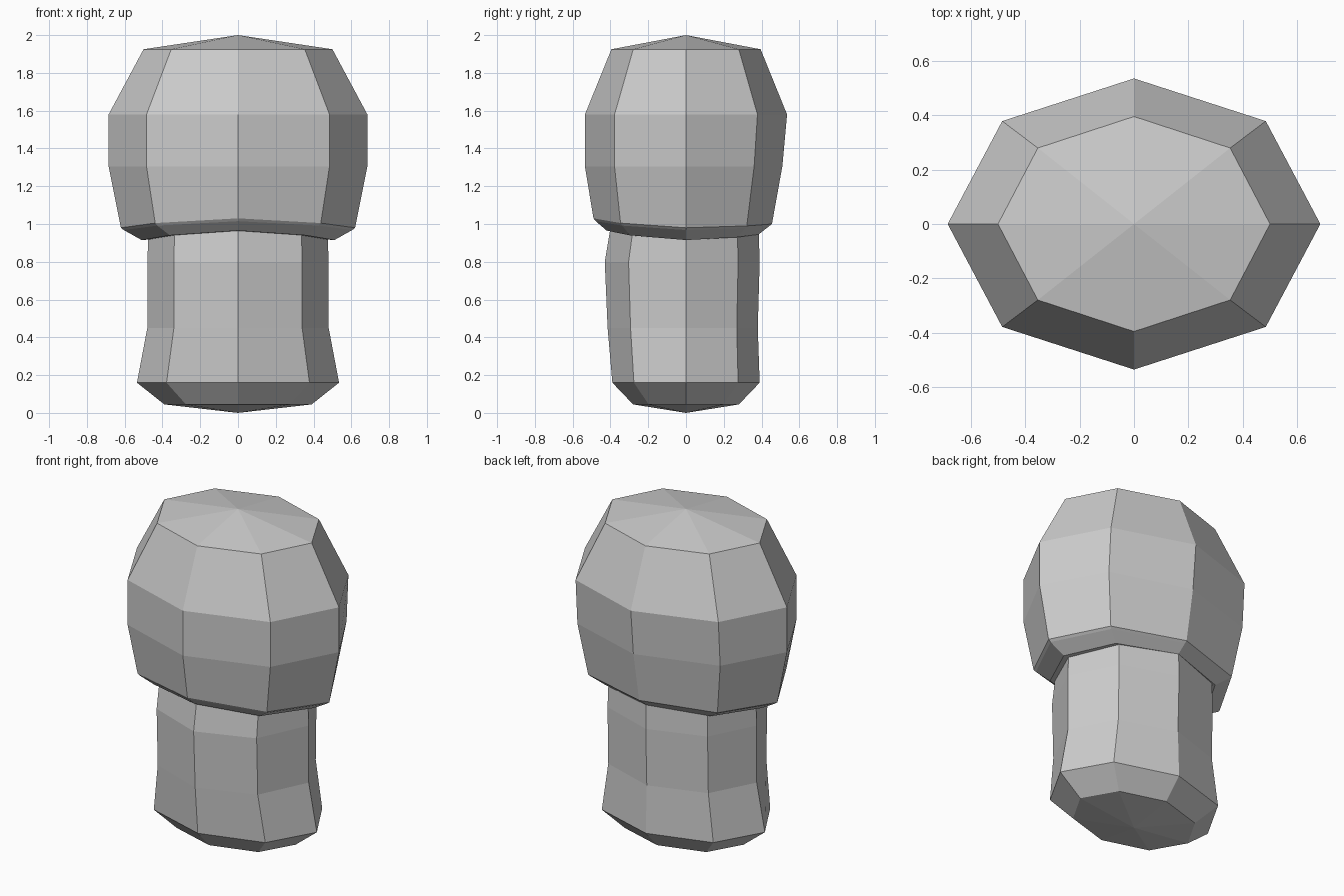
import bpy
import bmesh
from math import cos, sin, pi

cube = bpy.data.objects.get("Cube")
if cube:
    bpy.data.objects.remove(cube, do_unlink=True)

SIDES = 8

grey = bpy.data.materials.new("plain grey")
grey.use_nodes = True
grey.diffuse_color = (0.6, 0.6, 0.6, 1)
grey.node_tree.nodes["Principled BSDF"].inputs["Base Color"].default_value = (0.6, 0.6, 0.6, 1)


def add_ring(bm, half_width, front, back, z_side, z_front=None, z_back=None):
    """Eight-sided oval ring whose front and back may differ in depth and height."""
    z_front = z_side if z_front is None else z_front
    z_back = z_side if z_back is None else z_back
    ring = []
    for i in range(SIDES):
        a = 2 * pi * i / SIDES
        depth, z_end = (back, z_back) if sin(a) > 0 else (front, z_front)
        z = z_side + (z_end - z_side) * sin(a) ** 2
        ring.append(bm.verts.new((half_width * cos(a), depth * sin(a), z)))
    return ring


def loft(name, rings, bottom_z, top_z):
    """Skin the rings from bottom to top and close both ends with a shallow fan."""
    bm = bmesh.new()
    loops = [add_ring(bm, *r) for r in rings]
    for low, high in zip(loops, loops[1:]):
        for i in range(SIDES):
            j = (i + 1) % SIDES
            bm.faces.new((low[i], low[j], high[j], high[i]))
    for loop, z in ((loops[0], bottom_z), (loops[-1], top_z)):
        tip = bm.verts.new((0, 0, z))
        for i in range(SIDES):
            bm.faces.new((loop[i], loop[(i + 1) % SIDES], tip))
    bmesh.ops.recalc_face_normals(bm, faces=bm.faces[:])
    mesh = bpy.data.meshes.new(name)
    bm.to_mesh(mesh)
    bm.free()
    mesh.materials.append(grey)
    obj = bpy.data.objects.new(name, mesh)
    bpy.context.collection.objects.link(obj)
    return obj


# Body: rounded base, slight waist, top tucked inside the head
loft("body", [
    (0.39, 0.28, 0.28, 0.045),
    (0.535, 0.39, 0.39, 0.16),
    (0.48, 0.415, 0.38, 0.45),
    (0.48, 0.43, 0.39, 0.80),
    (0.475, 0.40, 0.385, 0.93, 0.98, 0.96),
], 0.0, 0.98)

# Head: lip that dips at the sides, broad middle, tapered crown
loft("head", [
    (0.51, 0.42, 0.385, 0.915, 0.965, 0.945),
    (0.605, 0.478, 0.442, 0.968, 1.015, 0.99),
    (0.62, 0.49, 0.455, 0.98, 1.03, 1.0),
    (0.685, 0.535, 0.51, 1.305),
    (0.685, 0.535, 0.535, 1.58),
    (0.50, 0.395, 0.395, 1.925),
], 0.95, 2.0)
